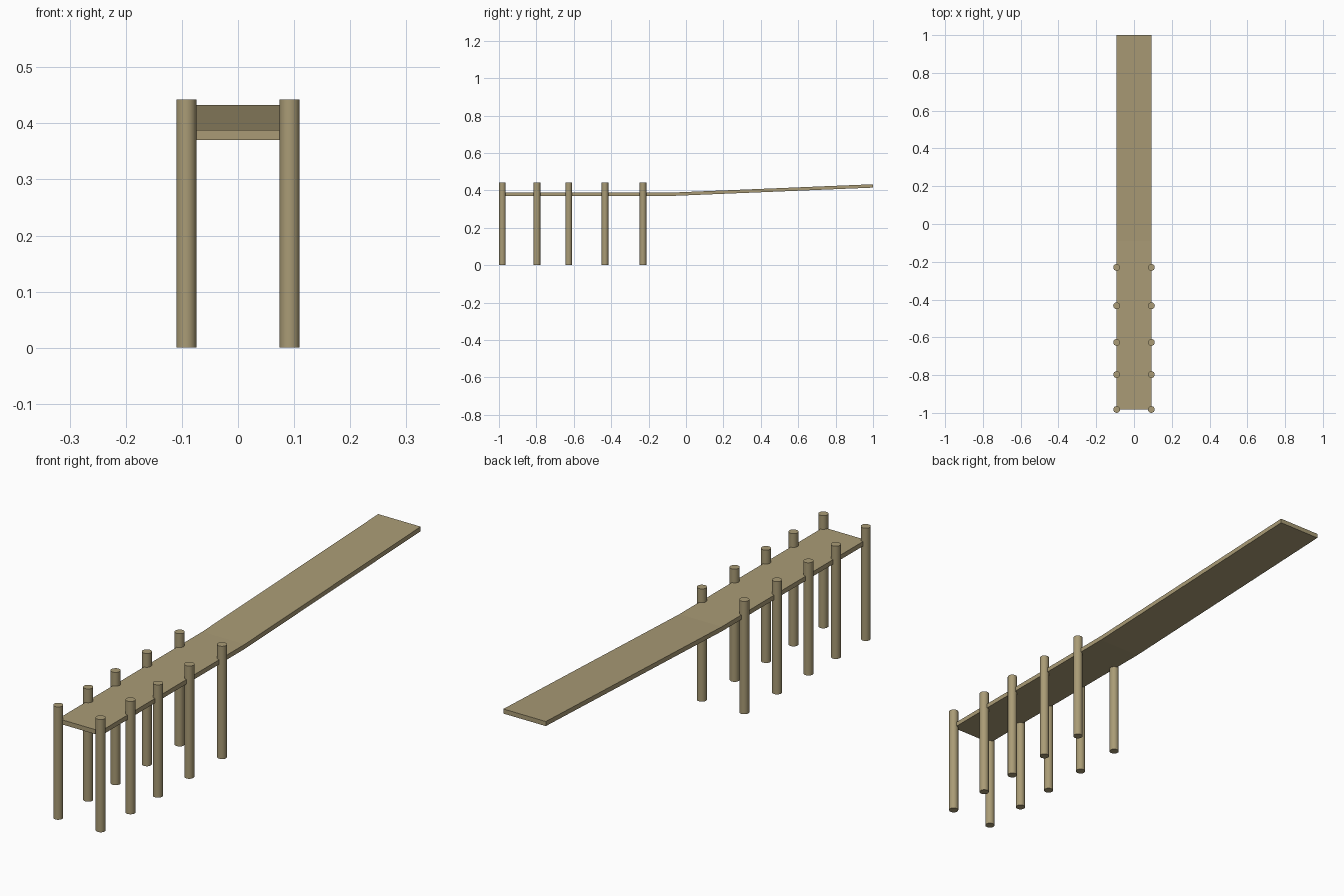
import bpy, bmesh

if "Cube" in bpy.data.objects:
    bpy.data.objects.remove(bpy.data.objects["Cube"])

wood = bpy.data.materials.new("weathered_wood")
wood.diffuse_color = (0.40, 0.33, 0.18, 1)
wood.use_nodes = True
wood.node_tree.nodes["Principled BSDF"].inputs["Base Color"].default_value = wood.diffuse_color

POST_Y = [-0.982, -0.797, -0.627, -0.433, -0.23]
HALF_W, POST_R, POST_H = 0.092, 0.018, 0.442


def make_post(name, x, y):
    bpy.ops.mesh.primitive_cylinder_add(vertices=16, radius=POST_R, depth=POST_H,
                                        location=(x, y, POST_H / 2))
    post = bpy.context.object
    post.name = name
    post.data.materials.append(wood)
    bpy.ops.object.shade_smooth_by_angle()


# Pairs of support posts
for i, y in enumerate(POST_Y):
    make_post(f"left_post_{i + 1}", -HALF_W, y)
    make_post(f"right_post_{i + 1}", HALF_W, y)

# Deck: level walkway, then a long ramp rising to the back
profile = [(y, 0.37) for y in POST_Y] + [(-0.09, 0.37), (1.0, 0.415)]
bm = bmesh.new()
rows = [[bm.verts.new((x, y, z + dz)) for x, dz in
         ((-HALF_W, 0), (HALF_W, 0), (HALF_W, 0.018), (-HALF_W, 0.018))]
        for y, z in profile]
for a, b in zip(rows, rows[1:]):
    for k in range(4):
        n = (k + 1) % 4
        bm.faces.new((a[k], a[n], b[n], b[k]))
bm.faces.new(rows[0])
bm.faces.new(rows[-1])
bmesh.ops.recalc_face_normals(bm, faces=bm.faces)
mesh = bpy.data.meshes.new("deck")
bm.to_mesh(mesh)
bm.free()
deck = bpy.data.objects.new("deck", mesh)
bpy.context.collection.objects.link(deck)
mesh.materials.append(wood)
